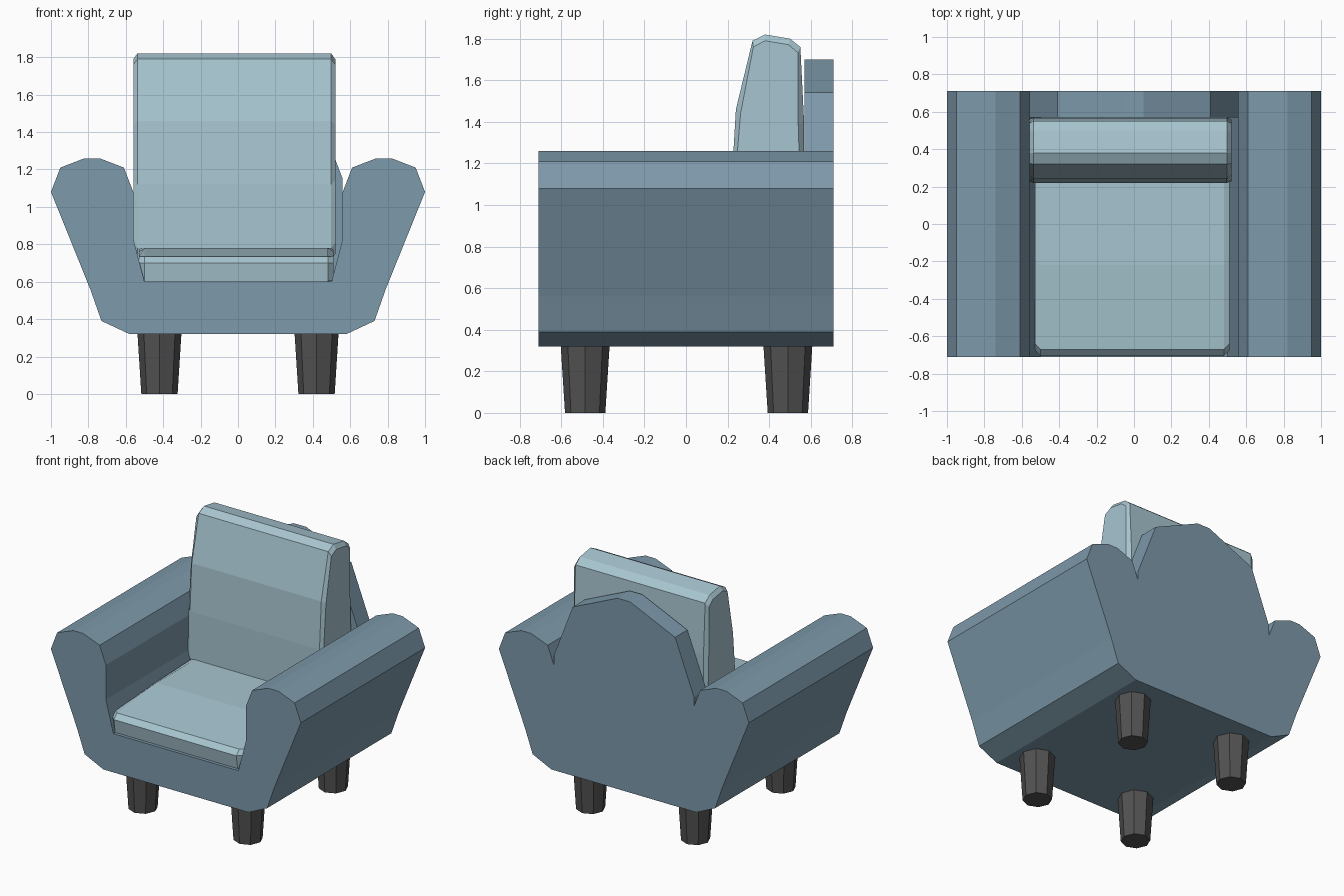
import bpy, bmesh
from mathutils import Vector

if "Cube" in bpy.data.objects:
    bpy.data.objects.remove(bpy.data.objects["Cube"])


def material(name, rgb):
    m = bpy.data.materials.new(name)
    m.diffuse_color = (*rgb, 1)
    m.use_nodes = True
    m.node_tree.nodes["Principled BSDF"].inputs["Base Color"].default_value = m.diffuse_color
    return m


BODY = material("slate blue fabric", (0.205, 0.319, 0.405))
CUSHION = material("pale blue fabric", (0.39, 0.56, 0.63))
LEG = material("dark grey wood", (0.085, 0.085, 0.085))


def loft(name, rings, mat):
    """Skin a list of equal-length point rings and cap both ends."""
    bm = bmesh.new()
    vs = [[bm.verts.new(p) for p in ring] for ring in rings]
    n = len(vs[0])
    for a, b in zip(vs, vs[1:]):
        for i in range(n):
            j = (i + 1) % n
            bm.faces.new((a[i], a[j], b[j], b[i]))
    bm.faces.new(vs[0])
    bm.faces.new(vs[-1])
    bmesh.ops.recalc_face_normals(bm, faces=bm.faces)
    me = bpy.data.meshes.new(name)
    bm.to_mesh(me)
    bm.free()
    me.materials.append(mat)
    ob = bpy.data.objects.new(name, me)
    bpy.context.collection.objects.link(ob)
    return ob


def mirrored_slab(name, half, y0, y1, mat):
    """Mirror a half profile (x, z) and extrude it along y."""
    prof = half + [(-x, z) for x, z in reversed(half)]
    return loft(name, [[(x, y, z) for x, z in prof] for y in (y0, y1)], mat)


def cushion(name, prof, x0, x1, edge, shrink, mat):
    """Extrude a side profile (y, z) along x with chamfered ends."""
    c = sum((Vector(p) for p in prof), Vector((0, 0))) / len(prof)
    small = []
    for p in prof:
        d = Vector(p) - c
        small.append(c + d * (1 - shrink / d.length))
    rings = [(x0, small), (x0 + edge, prof), (x1 - edge, prof), (x1, small)]
    return loft(name, [[(x, p[0], p[1]) for p in r] for x, r in rings], mat)


# U-shaped base with both arms
mirrored_slab("base_and_arms", [
    (0.58, 0.32), (0.73, 0.39), (0.79, 0.56), (1.0, 1.08), (0.95, 1.21),
    (0.82, 1.26), (0.74, 1.26), (0.61, 1.21), (0.56, 1.08), (0.56, 0.83),
    (0.50, 0.60)], -0.71, 0.71, BODY)

# Back panel between the arms
mirrored_slab("back_panel", [
    (0.50, 0.60), (0.56, 0.83), (0.56, 1.15), (0.41, 1.54), (0.05, 1.70)],
    0.57, 0.71, BODY)

# Seat cushion
cushion("seat_cushion", [
    (-0.69, 0.602), (-0.705, 0.70), (-0.67, 0.735), (-0.22, 0.78),
    (0.25, 0.78), (0.55, 0.76), (0.55, 0.602)], -0.53, 0.51, 0.03, 0.03, CUSHION)

# Back cushion
cushion("back_cushion", [
    (0.24, 0.72), (0.22, 0.78), (0.22, 1.12), (0.24, 1.46), (0.32, 1.79),
    (0.38, 1.82), (0.50, 1.80), (0.55, 1.76), (0.568, 1.40), (0.568, 0.72)],
    -0.56, 0.52, 0.022, 0.03, CUSHION)

# Four tapered eight-sided legs
for row, y in (("front", -0.485), ("back", 0.49)):
    for side, x in (("left", -0.42), ("right", 0.42)):
        bpy.ops.mesh.primitive_cone_add(
            vertices=8, radius1=0.097, radius2=0.118, depth=0.33,
            location=(x, y, 0.165))
        leg = bpy.context.object
        leg.name = f"{row}_{side}_leg"
        leg.data.materials.append(LEG)
